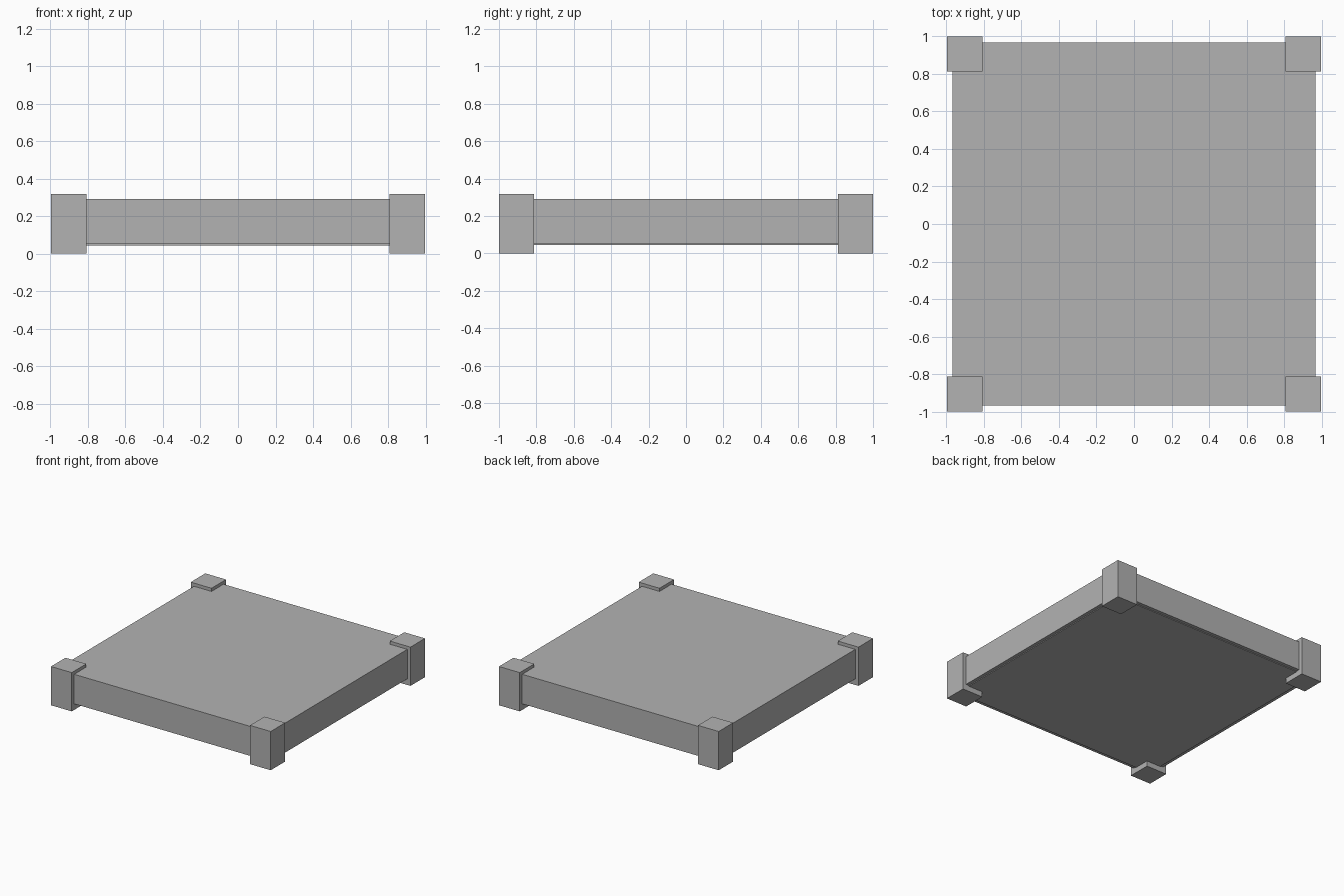
import bpy

cube = bpy.data.objects.get("Cube")
if cube:
    bpy.data.objects.remove(cube, do_unlink=True)

# Single plain grey for the whole model
grey = bpy.data.materials.new("plain grey")
grey.use_nodes = True
colour = (0.448, 0.448, 0.448, 1)
grey.diffuse_color = colour
grey.node_tree.nodes["Principled BSDF"].inputs["Base Color"].default_value = colour


def box(name, low, high):
    """Axis-aligned box between two corners."""
    centre = [(a + b) / 2 for a, b in zip(low, high)]
    bpy.ops.mesh.primitive_cube_add(size=1, location=centre)
    obj = bpy.context.object
    obj.name = name
    obj.scale = [b - a for a, b in zip(low, high)]
    bpy.ops.object.transform_apply(location=False, rotation=False, scale=True)
    obj.data.materials.append(grey)
    return obj


# Slab with a thin inset plate underneath
BOTTOM = 0.05
box("platform_slab", (-0.968, -0.968, BOTTOM), (0.968, 0.968, 0.292))
box("underside_plate", (-0.94, -0.94, BOTTOM - 0.006), (0.94, 0.94, BOTTOM))

# Four square corner posts, standing proud of the slab on every side
OUTER_X, OUTER_Y, WIDTH, HEIGHT = 0.997, 1.0, 0.188, 0.318
for side, sx in (("right", -1), ("left", 1)):
    for end, sy in (("front", -1), ("back", 1)):
        xs = sorted((sx * OUTER_X, sx * (OUTER_X - WIDTH)))
        ys = sorted((sy * OUTER_Y, sy * (OUTER_Y - WIDTH)))
        box(f"{end}_{side}_post", (xs[0], ys[0], 0), (xs[1], ys[1], HEIGHT))
